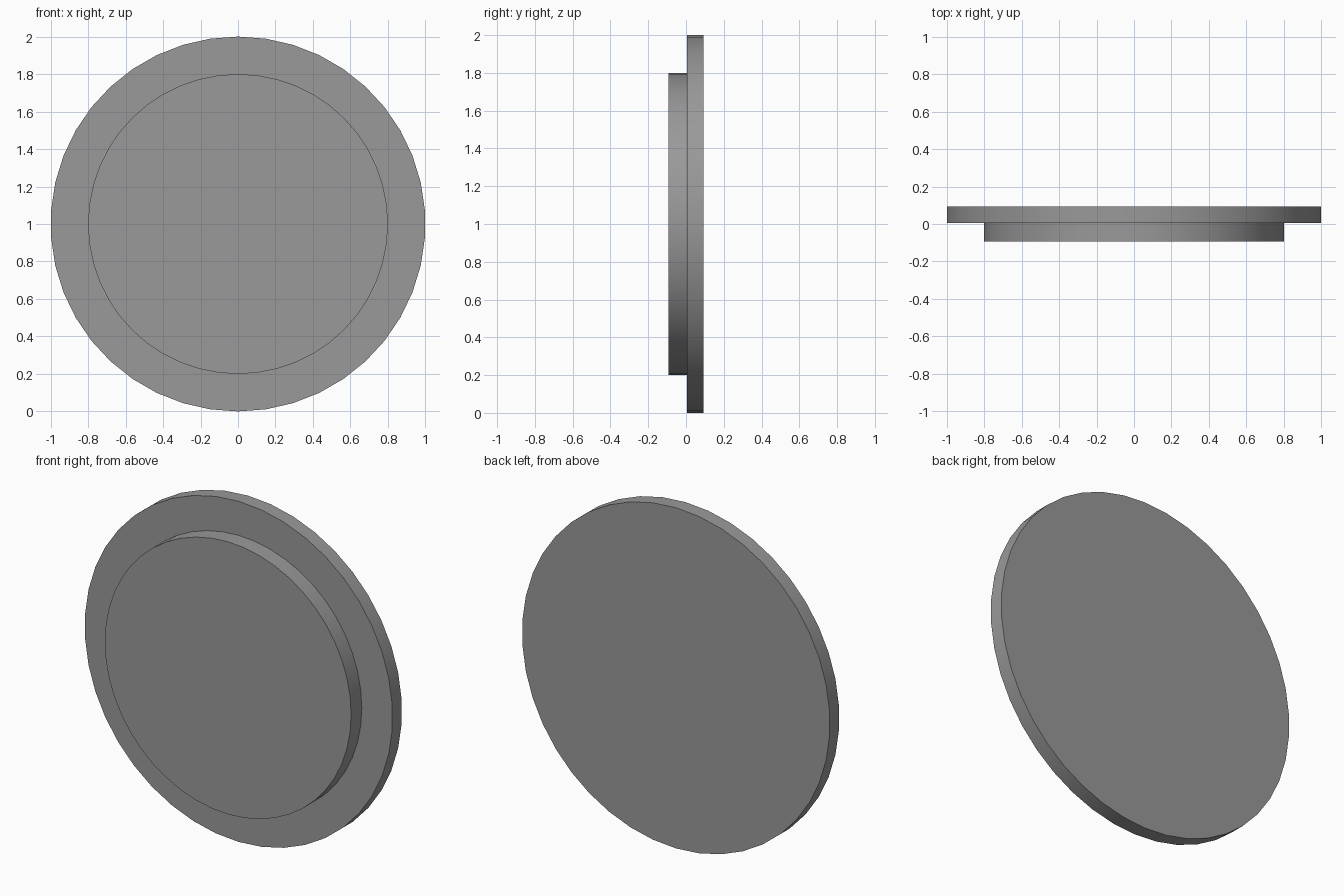
import bpy
import math

if "Cube" in bpy.data.objects:
    bpy.data.objects.remove(bpy.data.objects["Cube"])

# Dark grey finish
grey = bpy.data.materials.new("dark_grey")
grey.diffuse_color = (0.32, 0.32, 0.32, 1)
grey.use_nodes = True
grey.node_tree.nodes["Principled BSDF"].inputs["Base Color"].default_value = grey.diffuse_color


def disc(name, radius, y_front, y_back, sides):
    """Upright round plate centred on z = 1, axis along y."""
    bpy.ops.mesh.primitive_cylinder_add(
        vertices=sides, radius=radius, depth=y_back - y_front,
        location=(0, (y_front + y_back) / 2, 1),
        rotation=(math.pi / 2, 0, 0))
    ob = bpy.context.object
    ob.name = name
    ob.data.materials.append(grey)
    bpy.ops.object.transform_apply(location=False, rotation=True, scale=True)
    bpy.ops.object.shade_smooth_by_angle(angle=math.radians(30))
    return ob


# Wide rear plate and the smaller raised disc on its front
disc("back_plate", 1.0, 0.006, 0.093, 42)
disc("front_disc", 0.8, -0.093, 0.006, 48)
